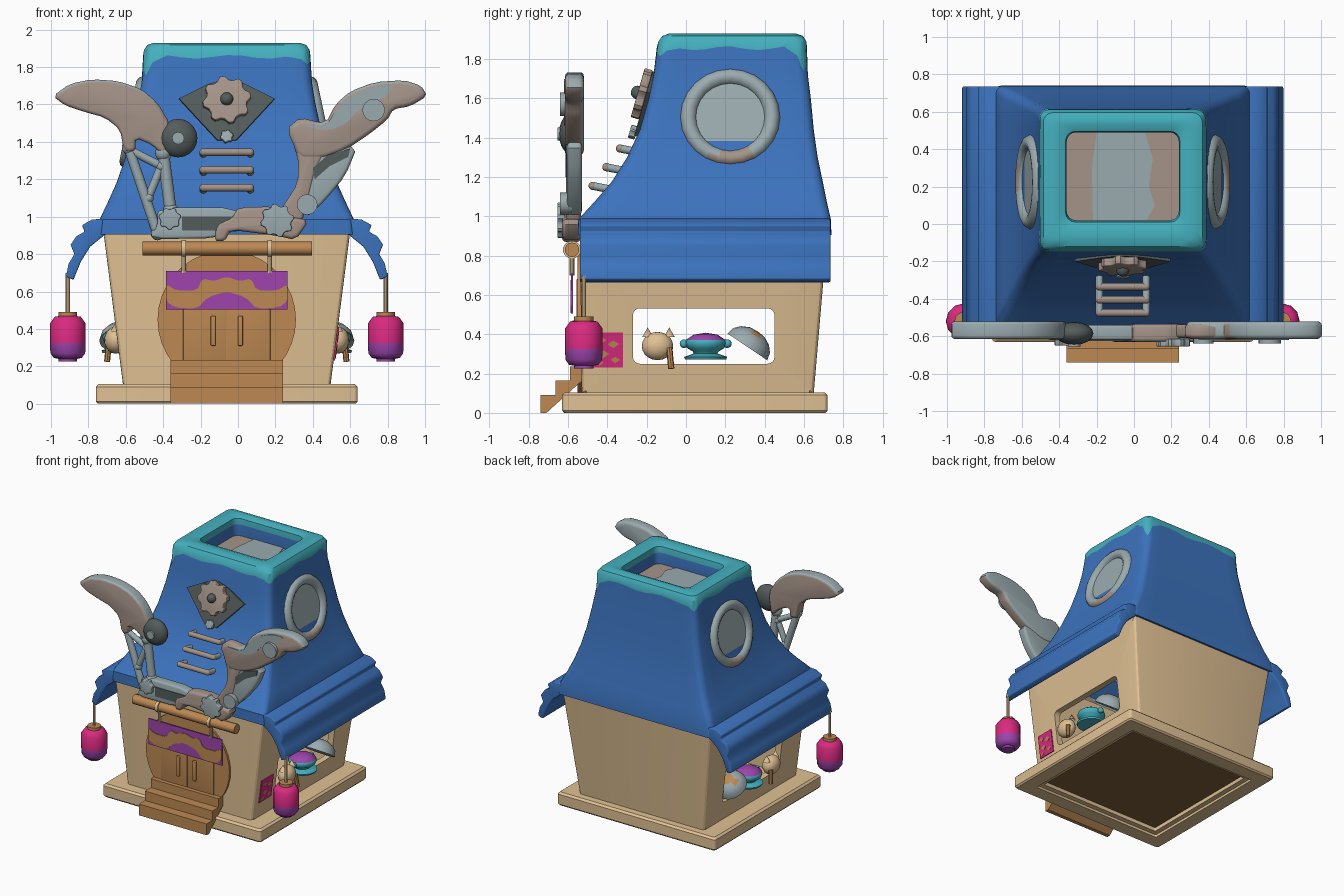
import bpy, bmesh, math
from mathutils import Matrix, Vector

if "Cube" in bpy.data.objects:
    bpy.data.objects.remove(bpy.data.objects["Cube"])

CX = -0.06  # symmetry plane of the building


def mat(name, *rgb):
    m = bpy.data.materials.new(name)
    m.diffuse_color = [((c / 255 + 0.055) / 1.055) ** 2.4 for c in rgb] + [1]
    m.use_nodes = True
    m.node_tree.nodes["Principled BSDF"].inputs["Base Color"].default_value = m.diffuse_color
    return m


BLUE, TEAL, TAN = mat("roof blue", 60, 115, 190), mat("teal", 68, 176, 190), mat("plaster tan", 224, 193, 148)
WOOD, TAUPE, GREY = mat("wood", 189, 137, 83), mat("taupe metal", 165, 148, 137), mat("pale grey", 155, 171, 175)
DARK, PINK = mat("dark grey", 84, 92, 92), mat("hot pink", 218, 42, 128)
PURPLE, SOIL = mat("purple", 158, 68, 172), mat("dark brown", 128, 97, 62)


def finish(name, bm, mats, rule=None, matrix=None, angle=35):
    """Bake the matrix, colour faces by rule(centre, normal), make the object."""
    if matrix:
        bm.transform(matrix)
    bmesh.ops.recalc_face_normals(bm, faces=bm.faces)
    for f in bm.faces:
        f.smooth = True
        if rule:
            f.material_index = rule(f.calc_center_median(), f.normal)
    me = bpy.data.meshes.new(name)
    bm.to_mesh(me)
    bm.free()
    for m in mats:
        me.materials.append(m)
    me.set_sharp_from_angle(angle=math.radians(angle))
    ob = bpy.data.objects.new(name, me)
    bpy.context.collection.objects.link(ob)
    return ob


def mirror(ob):
    c = ob.copy()
    c.data = ob.data.copy()
    c.name = ob.name + "_left"
    c.data.transform(Matrix.Translation((2 * CX, 0, 0)) @ Matrix.Scale(-1, 4, (1, 0, 0)))
    c.data.flip_normals()
    bpy.context.collection.objects.link(c)


def prism(name, pts, y0, y1, mats, bevel=0, rounds=0, rule=None, matrix=None, angle=35):
    """Outline in x-z extruded along y, with optional corner cutting and bevel."""
    pts = [Vector(p) for p in pts]
    for _ in range(rounds):
        pts = [q for a, b in zip(pts, pts[1:] + pts[:1]) for q in (a * .8 + b * .2, a * .2 + b * .8)]
    bm = bmesh.new()
    f = bm.faces.new([bm.verts.new((p.x, y0, p.y)) for p in pts])
    ext = bmesh.ops.extrude_face_region(bm, geom=[f])["geom"]
    bmesh.ops.translate(bm, verts=[v for v in ext if isinstance(v, bmesh.types.BMVert)], vec=(0, y1 - y0, 0))
    bmesh.ops.recalc_face_normals(bm, faces=bm.faces)
    if bevel:
        es = [e for e in bm.edges if e.calc_face_angle(0) > 1.2]
        bmesh.ops.bevel(bm, geom=es, offset=bevel, segments=3, profile=.5, affect='EDGES', clamp_overlap=True)
    return finish(name, bm, mats, rule, matrix, angle)


def box(name, x0, x1, y0, y1, z0, z1, m, bevel=0):
    return prism(name, [(x0, z0), (x1, z0), (x1, z1), (x0, z1)], y0, y1, [m], bevel)


def rod(name, a, b, r, m, seg=12):
    a, b = Vector(a), Vector(b)
    bm = bmesh.new()
    M = Matrix.Translation((a + b) / 2) @ (b - a).to_track_quat('Z', 'Y').to_matrix().to_4x4()
    bmesh.ops.create_cone(bm, cap_ends=True, segments=seg, radius1=r, radius2=r, depth=(b - a).length, matrix=M)
    return finish(name, bm, [m])


def ball(name, c, r, m, scale=(1, 1, 1)):
    bm = bmesh.new()
    bmesh.ops.create_uvsphere(bm, u_segments=16, v_segments=10, radius=r)
    return finish(name, bm, [m], None, Matrix.Translation(c) @ Matrix.Diagonal((*scale, 1)))


def lathe(name, prof, mats, matrix, rule=None, seg=16):
    bm = bmesh.new()
    vs = [bm.verts.new((r, 0, z)) for r, z in prof]
    es = [bm.edges.new(p) for p in zip(vs, vs[1:])]
    bmesh.ops.spin(bm, geom=vs + es, cent=(0, 0, 0), axis=(0, 0, 1), angle=2 * math.pi, steps=seg)
    bmesh.ops.remove_doubles(bm, verts=bm.verts, dist=1e-4)
    return finish(name, bm, mats, rule, matrix, 50)


def loft(name, rings, mats, bands, caps=(None, None), edge=1, wave=None):
    """Rounded rectangles (z, half width, y0, y1, radius) joined band by band."""
    bm = bmesh.new()
    loops = []
    for k, (z, hx, y0, y1, r) in enumerate(rings):
        cs = [(CX + hx - r, y1 - r), (CX - hx + r, y1 - r), (CX - hx + r, y0 + r), (CX + hx - r, y0 + r)]
        pts = []
        for q in range(4):
            arc = [Vector((cs[q][0] + r * math.cos(a), cs[q][1] + r * math.sin(a)))
                   for a in (math.pi / 2 * (q + i / 4) for i in range(5))]
            if pts:
                pts += [pts[-1].lerp(arc[0], i / edge) for i in range(1, edge)]
            pts += arc
        pts += [pts[-1].lerp(pts[0], i / edge) for i in range(1, edge)]
        per = 4 + edge
        dz = [wave(i % per, i // per) if wave and wave(0, 0, k) else 0 for i in range(len(pts))]
        loops.append([bm.verts.new((p.x, p.y, z + d)) for p, d in zip(pts, dz)])
    for a, b, m in zip(loops, loops[1:], bands):
        for i in range(len(a)):
            j = (i + 1) % len(a)
            bm.faces.new((a[i], a[j], b[j], b[i])).material_index = m
    for lp, m in zip((loops[0], loops[-1]), caps):
        if m is not None:
            bm.faces.new(lp).material_index = m
    return finish(name, bm, mats)


def gear(name, c, r, teeth, y0, y1, m, matrix=None):
    pts = []
    for i in range(teeth * 4):
        a, q = 2 * math.pi * (i + .5) / (teeth * 4), r if i % 4 < 2 else r * .84
        pts.append((c[0] + q * math.cos(a), c[1] + q * math.sin(a)))
    return prism(name, pts, y0, y1, [m], .006, 0, None, matrix)


# Plinth with a stepped dark recess underneath
loft("plinth", [(.05, .54, -.47, .56, .01), (.02, .54, -.47, .56, .01), (.02, .58, -.51, .6, .01),
                (0, .58, -.51, .6, .01), (0, .69, -.62, .71, .02), (.012, .7, -.63, .72, .02),
                (.09, .7, -.63, .72, .02), (.105, .685, -.615, .705, .02)],
     [TAN, SOIL], [0] * 7, (1, 0))


# Hollow flared body, inner and outer skins joined around a rounded window on each side
def body_walls():
    bm = bmesh.new()
    holes, corners = {}, {}
    for t in (0, .05):
        for s in (-1, 1):
            def vert(y, z):
                return bm.verts.new((CX + s * (.542 + .128 * z - t), y, z))
            o = [vert(y, z) for y, z in ((-.53 + t, .1), (.65 - t, .1), (.72 - t, .92), (-.54 + t, .92))]
            arcs = [[vert(y + .035 * math.cos(a), z + .035 * math.sin(a)) for a in
                     (math.pi * (1 + q / 2 + i / 8) for i in range(5))]
                    for q, (y, z) in enumerate(((-.235, .285), (.415, .285), (.415, .497), (-.235, .497)))]
            for q in range(4):
                n = (q + 1) % 4
                for a, b in zip(arcs[q], arcs[q][1:]):
                    bm.faces.new((o[q], b, a))
                bm.faces.new((o[q], o[n], arcs[n][0], arcs[q][-1]))
            holes[t, s], corners[t, s] = sum(arcs, []), o
        for i, j in ((0, 3), (1, 2)):
            bm.faces.new((corners[t, -1][i], corners[t, 1][i], corners[t, 1][j], corners[t, -1][j]))
    for s in (-1, 1):
        a, b = holes[0, s], holes[.05, s]
        for i in range(len(a)):
            bm.faces.new((a[i - 1], a[i], b[i], b[i - 1]))
    es = [bm.edges.get((corners[0, s][i], corners[0, s][j])) for s in (-1, 1) for i, j in ((0, 3), (1, 2))]
    bmesh.ops.bevel(bm, geom=es, offset=.025, segments=3, profile=.5, affect='EDGES')
    finish("body_walls", bm, [TAN], None, None, 20)


body_walls()
SIDE = Matrix(((0, -1, .128, 0), (1, 0, 0, 0), (0, 0, 1, 0), (0, 0, 0, 1)))  # lays x-z outlines on the side wall


# Flared roof with wavy teal rim and sunken top
def drips(i, side, ring=None):
    if ring is not None:
        return ring == 9
    d = (-.12, -.05, -.1, -.04)[side]
    return d if i == 2 else d * .7 if i in (1, 3) else d * .3 if i in (0, 4) else .01 * math.sin(i * 1.3 + side)


loft("roof", [(.915, .62, -.5, .68, .03), (.905, .68, -.55, .74, .03), (.985, .68, -.548, .737, .04),
              (1.08, .635, -.46, .715, .05), (1.18, .59, -.375, .695, .05), (1.3, .548, -.3, .67, .05),
              (1.44, .51, -.235, .65, .05), (1.6, .475, -.19, .635, .05), (1.72, .455, -.165, .62, .05),
              (1.855, .447, -.148, .615, .05), (1.89, .443, -.14, .612, .05), (1.918, .425, -.12, .595, .05),
              (1.93, .39, -.085, .56, .05), (1.93, .34, -.03, .53, .05), (1.915, .305, .01, .495, .05),
              (1.87, .3, .02, .49, .05), (1.78, .3, .02, .49, .05)],
     [BLUE, TEAL, TAUPE], [0] * 9 + [1] * 6 + [0], (None, 2), 10, drips)
prism("roof_hatch_panel", [(-.22, .022), (.07, .022), (.11, .1), (.08, .2), (.1, .35), (.06, .488), (-.2, .488), (-.225, .3)],
      -1.786, -1.78, [GREY], 0, 0, None, Matrix(((1, 0, 0, 0), (0, 0, 1, 0), (0, -1, 0, 0), (0, 0, 0, 1))))

# Tiered side eaves
mirror(prism("eave", [(.59, .99), (.66, .985), (.715, .955), (.70, .92), (.745, .895), (.775, .85), (.755, .80),
                      (.785, .75), (.80, .68), (.76, .662), (.72, .76), (.67, .84), (.59, .905)],
             -.54, .735, [BLUE], .008, 0, None, None, 65))

# Round side windows with rust at the bottom of the frame
M = Matrix.Translation((.415, .225, 1.5)) @ Matrix.Rotation(math.radians(78), 4, 'Y')
mirror(lathe("porthole", [(0, .025), (.175, .025), (.182, .04), (.2, .052), (.22, .055), (.24, .045), (.254, .02), (.25, -.06)],
             [GREY, TAUPE], M,
             lambda c, n: int(c.z < 1.335 + .02 * math.sin(c.y * 30) and c.y > .13 and (c.yz - Vector((.225, 1.5))).length > .17), 24))

# Lanterns on cords
mirror(lathe("lantern", [(0, .225), (.05, .225), (.05, .24), (.075, .245), (.093, .27), (.096, .325), (.095, .43),
                         (.07, .465), (.05, .468), (.05, .49), (0, .49)], [WOOD, PURPLE, PINK],
             Matrix.Translation((.79, -.52, 0)),
             lambda c, n: 0 if c.z > .467 else 1 if c.z < .32 else 2, 12))
mirror(rod("lantern_cord", (.79, -.52, .48), (.79, -.52, .7), .011, TAN, 8))

# Round door with two leaves and handles, and front steps
prism("door_disc", [(CX + .37 * math.cos(t * math.pi / 18), .45 + .37 * math.sin(t * math.pi / 18)) for t in range(36)],
      -.552, -.5, [WOOD])
for s in (-1, 1):
    x = CX + s * .118
    box("door_leaf", x - .115, x + .115, -.558, -.55, .2, .68, WOOD, .003)
    x = CX + s * .073
    box("door_handle", x - .013, x + .013, -.58, -.556, .31, .47, WOOD, .006)
prism("front_steps", [(.74, 0), (.74, .09), (.665, .09), (.665, .165), (.59, .165), (.59, .235), (.5, .235), (.5, .19), (.71, 0)],
      -.36, .24, [WOOD], 0, 0, None, Matrix(((0, 1, 0, 0), (-1, 0, 0, 0), (0, 0, 1, 0), (0, 0, 0, 1))))

# Hanging banner
rod("banner_rod", (-.51, -.58, .83), (.395, -.58, .83), .037, WOOD, 14)
for x in (-.29, .17):
    rod("banner_cord", (x, -.58, .7), (x, -.58, .8), .012, TAN, 8)
    rod("banner_loop", (x - .012, -.58, .83), (x + .012, -.58, .83), .046, TAN, 14)
box("banner", -.385, .265, -.584, -.574, .505, .71, PURPLE)
prism("banner_wave", [(-.385, .64), (-.33, .605), (-.22, .605), (-.19, .67), (-.13, .655), (-.06, .68), (.01, .655),
                      (.07, .67), (.10, .605), (.21, .605), (.265, .64), (.265, .55), (.22, .515), (.1, .507), (.04, .57),
                      (-.06, .6), (-.16, .57), (-.22, .507), (-.34, .515), (-.385, .55)], -.588, -.584, [WOOD], 0, 1)

# Emblem gear and ladder rungs on the roof front
T = Matrix.Translation((CX, -.197, 1.6)) @ Matrix.Rotation(math.radians(-16), 4, 'X')
prism("emblem_plate", [(-.255, .03), (-.1, .11), (0, .14), (.1, .11), (.255, .03), (.05, -.2), (-.05, -.2)],
      -.012, .03, [DARK], 0, 0, None, T)
gear("emblem_gear", (0, .015), .13, 8, -.055, -.012, TAUPE, T)
gear("emblem_small_gear", (0, -.185), .035, 6, -.04, -.005, GREY, T)
ball("emblem_hub", T @ Vector((0, -.055, .015)), .035, DARK)
for y, z in ((-.335, 1.345), (-.405, 1.25), (-.475, 1.155)):
    rod("rung", (-.19, y, z), (.07, y, z), .02, TAUPE)
    for x in (-.185, .065):
        rod("rung_end", (x, y, z), (x, y + .1, z - .02), .02, GREY)
        ball("rung_corner", (x, y, z), .021, TAUPE)

# Mechanical arm, left: blade, wheel and struts
prism("left_blade", [(-.99, 1.645), (-.9, 1.71), (-.78, 1.735), (-.64, 1.725), (-.52, 1.685), (-.43, 1.61), (-.36, 1.49),
                     (-.385, 1.31), (-.46, 1.385), (-.545, 1.42), (-.55, 1.35), (-.61, 1.35), (-.63, 1.465), (-.71, 1.53),
                     (-.82, 1.56), (-.925, 1.595)], -.615, -.52, [TAUPE, GREY], .025, 1,
      lambda c, n: int(n.z > .45))
ball("left_wheel", (-.32, -.585, 1.42), .103, DARK, (1, .6, 1))
rod("left_wheel_hub", (-.32, -.655, 1.42), (-.32, -.6, 1.42), .033, GREY)
for a, b, r in (((-.585, 1.37), (-.43, .91), .027), ((-.40, 1.34), (-.36, 1.03), .032), ((-.48, 1.1), (-.39, 1.32), .022),
                ((-.585, 1.36), (-.41, 1.27), .022)):
    rod("left_strut", (a[0], -.575, a[1]), (b[0], -.575, b[1]), r, GREY)
    for p in (a, b):
        ball("strut_joint", (p[0], -.575, p[1]), r * 1.35, GREY)
gear("left_gear", (-.365, .99), .06, 7, -.65, -.6, GREY)

# Mechanical arm, bottom bars
prism("grey_bar", [(-.43, 1.05), (0, 1.05), (.02, .95), (-.1, .885), (-.48, .88), (-.43, .95)], -.62, -.54, [GREY], .015, 1)
box("bar_panel", -.3, 0, -.625, -.617, .925, 1.0, DARK)
prism("taupe_bar", [(0, 1.05), (.2, 1.055), (.28, 1.0), (.38, .98), (.31, .875), (.2, .9), (-.04, .93), (-.07, .87),
                    (-.125, .87), (-.12, .96), (-.03, 1.0)], -.63, -.535, [TAUPE], .02, 1)
gear("right_gear", (.21, .98), .09, 8, -.655, -.615, GREY)

# Mechanical arm, right: forearm and claw
prism("right_forearm", [(.33, 1.34), (.47, 1.36), (.64, 1.38), (.575, 1.22), (.46, 1.08), (.36, .99), (.32, 1.15)],
      -.605, -.53, [GREY], .018, 1)
prism("forearm_stripe", [(.40, 1.26), (.48, 1.33), (.6, 1.365), (.59, 1.32), (.49, 1.27), (.41, 1.2)], -.612, -.604, [DARK])
prism("right_arm", [(.26, 1.47), (.33, 1.53), (.46, 1.5), (.53, 1.36), (.43, 1.3), (.36, 1.02), (.3, .89), (.19, .98),
                    (.25, 1.07), (.32, 1.18), (.32, 1.33)], -.61, -.535, [TAUPE], .02, 1)
prism("right_claw", [(1.012, 1.645), (.98, 1.7), (.89, 1.73), (.73, 1.72), (.6, 1.67), (.52, 1.6), (.47, 1.5), (.33, 1.52),
                     (.27, 1.47), (.32, 1.31), (.45, 1.31), (.58, 1.36), (.7, 1.44), (.8, 1.52), (.83, 1.575), (.92, 1.59)],
      -.615, -.52, [TAUPE, GREY], .025, 1, lambda c, n: int(n.z > .45 or n.y > .5))
prism("claw_patch", [(.33, 1.49), (.47, 1.485), (.53, 1.58), (.61, 1.645), (.73, 1.695), (.84, 1.7), (.79, 1.64), (.7, 1.61),
                     (.63, 1.56), (.58, 1.5), (.48, 1.46), (.4, 1.475)], -.62, -.614, [GREY], 0, 1)
for x, z, r in ((.725, 1.57, .06), (.37, 1.065, .055)):
    rod("arm_bolt", (x, -.64, z), (x, -.58, z), r, GREY, 16)

# Poster on the right wall
prism("poster", [(-.47, .23), (-.32, .23), (-.32, .41), (-.47, .41)], -.489, -.478, [PINK], 0, 0, None, SIDE)
for y, z, w in ((-.43, .37, .025), (-.37, .35, .03), (-.42, .30, .03), (-.36, .27, .025), (-.44, .255, .02)):
    prism("poster_mark", [(y - w, z), (y, z - w * .7), (y + w, z), (y, z + w * .6)], -.492, -.489, [WOOD], 0, 0, None, SIDE)

# Goods on both counters: pot, cat-shaped charm and bowl
mirror(lathe("pot", [(0, .272), (.105, .272), (.11, .285), (.06, .302), (.065, .312), (.095, .33), (.105, .355), (.1, .372),
                     (.06, .398), (0, .408)],
             [TEAL, PURPLE], Matrix.Translation((.5, .1, 0)), lambda c, n: int(c.z > .38)))
for y in (-.01, .21):
    mirror(ball("pot_handle", (.5, y, .352), .022, TEAL))
mirror(ball("charm_head", (.535, -.145, .34), .08, TAN, (.75, 1, .9)))
for y in (-.195, -.085):
    mirror(lathe("charm_ear", [(.028, 0), (0, .05)], [TAN], Matrix.Translation((.535, y, .385)), None, 8))
mirror(rod("charm_tassel", (.57, -.085, .33), (.58, -.075, .225), .016, WOOD, 8))
B = Matrix.Translation((.5, .315, .34)) @ Matrix.Rotation(math.radians(-34), 4, 'X')
mirror(lathe("bowl", [(0, .0), (.11, .0), (.122, -.005), (.112, .035), (.085, .065), (.045, .085), (0, .09)], [GREY, WOOD], B,
             lambda c, n: int(c.z > .385 and c.y > .33)))
